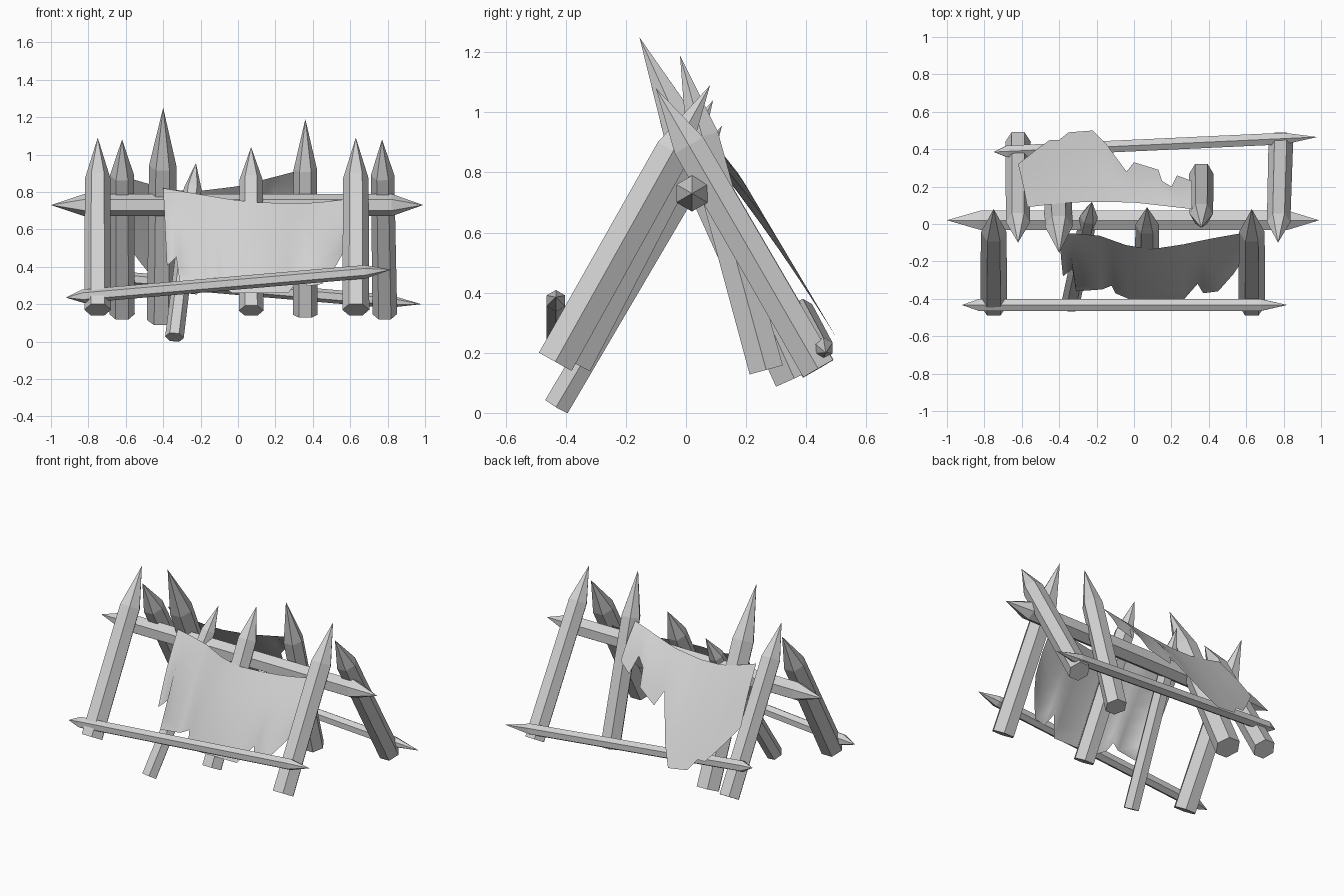
import bpy, bmesh, math
from mathutils import Vector

cube = bpy.data.objects.get("Cube")
if cube:
    bpy.data.objects.remove(cube)

grey = bpy.data.materials.new("pale_grey")
grey.use_nodes = True
colour = (0.64, 0.64, 0.64, 1)
grey.diffuse_color = colour
grey.node_tree.nodes["Principled BSDF"].inputs["Base Color"].default_value = colour


def finish(bm, name):
    mesh = bpy.data.meshes.new(name)
    bm.to_mesh(mesh)
    bm.free()
    mesh.materials.append(grey)
    obj = bpy.data.objects.new(name, mesh)
    bpy.context.collection.objects.link(obj)
    return obj


def log(name, start, end, profile, corner):
    """Six-sided log; profile holds (distance, radius), one corner points along 'corner'."""
    start, end = Vector(start), Vector(end)
    axis = (end - start).normalized()
    side = axis.cross(Vector(corner)).normalized()
    up = side.cross(axis)
    bm = bmesh.new()
    rings = []
    for dist, radius in profile:
        centre = start + axis * dist
        if radius == 0:
            rings.append([bm.verts.new(centre)] * 6)
        else:
            turns = [k * math.tau / 6 for k in range(6)]
            rings.append([bm.verts.new(centre + radius * (up * math.cos(a) + side * math.sin(a)))
                          for a in turns])
    for low, high in zip(rings, rings[1:]):
        for k in range(6):
            j = (k + 1) % 6
            bm.faces.new(list(dict.fromkeys((low[k], low[j], high[j], high[k]))))
    if profile[0][1]:
        bm.faces.new(rings[0])
    bmesh.ops.recalc_face_normals(bm, faces=bm.faces)
    return finish(bm, name)


def post(name, start, end, radius, point):
    length = (Vector(end) - Vector(start)).length
    log(name, start, end, [(0, radius), (length - point, radius * 0.95), (length, 0)], (1, 0, 0))


def rail(name, start, end, radius, point_a, point_b):
    length = (Vector(end) - Vector(start)).length
    log(name, start, end, [(0, 0), (point_a, radius), (length - point_b, radius), (length, 0)],
        (0, 0, 1))


def along(points, t):
    """Point at fraction t of the x range of a polyline."""
    x = points[0][0] + t * (points[-1][0] - points[0][0])
    for a, b in zip(points, points[1:]):
        if x <= b[0] + 1e-6:
            return Vector(a).lerp(Vector(b), (x - a[0]) / (b[0] - a[0]))
    return Vector(points[-1])


def cloth(name, top, hem, height, bulge):
    """Hanging sheet from a top edge to a ragged hem of (x, y); height gives z from y."""
    bm = bmesh.new()
    rows = 6
    first, last = hem[0][0], hem[-1][0]
    columns = []
    for x, y in hem:
        t = (x - first) / (last - first)
        upper, lower = along(top, t), Vector((x, y, height(y)))
        column = []
        for r in range(rows + 1):
            p = upper.lerp(lower, r / rows)
            p.y += bulge * math.sin(math.pi * r / rows)
            column.append(bm.verts.new(p))
        columns.append(column)
    for a, b in zip(columns, columns[1:]):
        for r in range(rows):
            bm.faces.new((a[r], a[r + 1], b[r + 1], b[r]))
    bmesh.ops.recalc_face_normals(bm, faces=bm.faces)
    obj = finish(bm, name)
    for face in obj.data.polygons:
        face.use_smooth = True


# Front posts, leaning back
post("front_right_post", (-0.75, -0.435, 0.17), (-0.75, 0.08, 1.09), 0.072, 0.25)
post("front_left_post", (0.63, -0.435, 0.17), (0.63, 0.08, 1.09), 0.072, 0.25)
post("front_middle_post", (0.07, -0.37, 0.165), (0.07, 0.09, 1.04), 0.066, 0.2)
post("front_thin_post", (-0.34, -0.43, 0.023), (-0.225, 0.12, 0.955), 0.05, 0.16)

# Back posts, leaning forward
post("back_right_post", (-0.62, 0.44, 0.147), (-0.62, -0.1, 1.08), 0.068, 0.22)
post("back_tall_post", (-0.41, 0.36, 0.115), (-0.4, -0.155, 1.25), 0.077, 0.34)
post("back_middle_post", (0.36, 0.267, 0.143), (0.36, -0.02, 1.19), 0.066, 0.28)
post("back_left_post", (0.785, 0.44, 0.147), (0.77, -0.1, 1.08), 0.066, 0.22)

# Ridge pole and the two lower rails
rail("ridge_pole", (-1, 0.02, 0.73), (0.99, 0.02, 0.73), 0.06, 0.18, 0.17)
rail("front_rail", (-0.92, -0.433, 0.235), (0.82, -0.433, 0.385), 0.036, 0.09, 0.14)
rail("back_rail", (-0.75, 0.385, 0.35), (0.98, 0.465, 0.2), 0.036, 0.07, 0.18)

# Torn hides hung on each slope
cloth("front_hide",
      [(-0.4, -0.05, 0.82), (-0.22, -0.05, 0.79), (0.02, -0.135, 0.75),
       (0.14, -0.135, 0.74), (0.4, -0.08, 0.74), (0.57, -0.05, 0.76)],
      [(-0.38, -0.28), (-0.33, -0.24), (-0.31, -0.36), (-0.17, -0.35), (-0.12, -0.33),
       (-0.1, -0.37), (-0.03, -0.4), (0.1, -0.4), (0.27, -0.4), (0.34, -0.32),
       (0.37, -0.37), (0.45, -0.36), (0.53, -0.27), (0.57, -0.21)],
      lambda y: 0.26 + (y + 0.4) * 1.2, -0.015)
cloth("back_hide",
      [(-0.57, 0.09, 0.87), (-0.4, 0.11, 0.82), (-0.25, 0.12, 0.8), (0, 0.115, 0.83),
       (0.31, 0.08, 0.91)],
      [(-0.62, 0.32), (-0.52, 0.4), (-0.45, 0.45), (-0.4, 0.45), (-0.35, 0.49), (-0.22, 0.5),
       (-0.15, 0.43), (-0.04, 0.28), (0, 0.33), (0.13, 0.29), (0.15, 0.23), (0.2, 0.2),
       (0.23, 0.26), (0.31, 0.23)],
      lambda y: 0.89 - (y - 0.12) * 1.68, 0.01)
